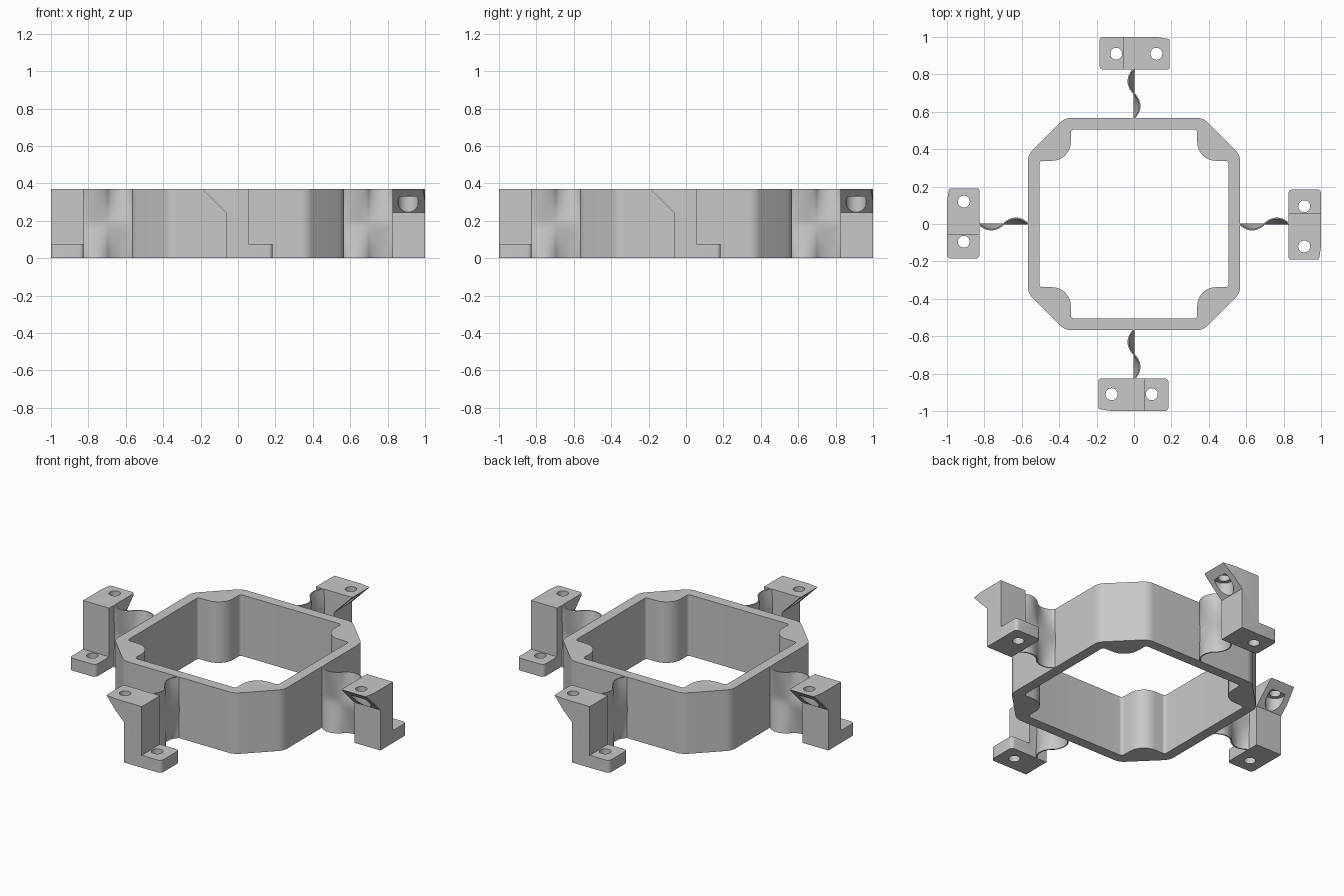
import bpy, bmesh, math
from mathutils import Vector

if "Cube" in bpy.data.objects:
    bpy.data.objects.remove(bpy.data.objects["Cube"])

H = 0.37  # overall height

grey = bpy.data.materials.new("plain grey")
grey.diffuse_color = (0.58, 0.58, 0.58, 1)
grey.use_nodes = True
grey.node_tree.nodes["Principled BSDF"].inputs["Base Color"].default_value = grey.diffuse_color


def fillet(points, seg=8):
    """Closed 2D outline from (x, y, radius) corners."""
    out = []
    n = len(points)
    for i, (x, y, r) in enumerate(points):
        p = Vector((x, y))
        if r == 0:
            out.append(p)
            continue
        a = (Vector(points[i - 1][:2]) - p).normalized()
        b = (Vector(points[(i + 1) % n][:2]) - p).normalized()
        half = math.acos(max(-1, min(1, a.dot(b)))) / 2
        centre = p + (a + b).normalized() * (r / math.sin(half))
        d = r / math.tan(half)
        u, v = p + a * d - centre, p + b * d - centre
        start = math.atan2(u.y, u.x)
        sweep = math.atan2(u.x * v.y - u.y * v.x, u.dot(v))
        for k in range(seg + 1):
            t = start + sweep * k / seg
            out.append(centre + Vector((r * math.cos(t), r * math.sin(t))))
    return out


def four_fold(corners):
    out = []
    for k in range(4):
        c, s = round(math.cos(k * math.pi / 2)), round(math.sin(k * math.pi / 2))
        out += [(x * c - y * s, x * s + y * c, r) for x, y, r in corners]
    return out


def circle(x, y, r, n=32):
    return [Vector((x + r * math.cos(2 * math.pi * k / n), y + r * math.sin(2 * math.pi * k / n)))
            for k in range(n)]


def add_object(name, bm):
    bmesh.ops.recalc_face_normals(bm, faces=bm.faces)
    me = bpy.data.meshes.new(name)
    bm.to_mesh(me)
    bm.free()
    me.materials.append(grey)
    ob = bpy.data.objects.new(name, me)
    bpy.context.collection.objects.link(ob)
    return ob


def prism(name, outline, lo, hi, along_y=False):
    bm = bmesh.new()
    place = (lambda p, t: (p.x, t, p.y)) if along_y else (lambda p, t: (p.x, p.y, t))
    a = [bm.verts.new(place(p, lo)) for p in outline]
    b = [bm.verts.new(place(p, hi)) for p in outline]
    bm.faces.new(a)
    bm.faces.new(b)
    for i in range(len(a)):
        j = (i + 1) % len(a)
        bm.faces.new((a[i], a[j], b[j], b[i]))
    return add_object(name, bm)


def activate(ob):
    bpy.ops.object.select_all(action='DESELECT')
    ob.select_set(True)
    bpy.context.view_layer.objects.active = ob


def combine(ob, tool, operation):
    activate(ob)
    m = ob.modifiers.new("cut", 'BOOLEAN')
    m.operation, m.object, m.solver = operation, tool, 'EXACT'
    bpy.ops.object.modifier_apply(modifier=m.name)
    bpy.data.objects.remove(tool)


def smooth(ob):
    activate(ob)
    bpy.ops.object.shade_smooth_by_angle(angle=math.radians(30))


# Eight-sided frame with rounded pillars in the inner corners
frame = prism("frame_ring", fillet(four_fold([(0.567, 0.37, 0.08), (0.37, 0.567, 0.08)])), 0, H)
opening = fillet(four_fold([(0.505, 0.338, 0.018), (0.338, 0.338, 0.1), (0.338, 0.505, 0.018)]))
combine(frame, prism("opening_cutter", opening, -0.1, H + 0.1), 'DIFFERENCE')
smooth(frame)

# Front mounting block: overhanging lip at left, foot at right
side = [Vector(p) for p in ((-0.065, 0), (0.185, 0), (0.185, 0.075), (0.055, 0.075),
                            (0.055, H), (-0.19, H), (-0.065, 0.245))]
block = prism("mount_block_1", side, -1.02, -0.8, along_y=True)
plan = fillet([(-0.195, -0.988, 0.015), (-0.12, -1.0, 0), (0.185, -1.0, 0.022),
               (0.185, -0.825, 0.022), (-0.195, -0.825, 0.022)], 5)
combine(block, prism("plan_cutter", plan, -0.1, H + 0.1), 'INTERSECT')
for x, r, lo, hi in ((-0.12, 0.032, 0.1, 0.5), (0.095, 0.032, -0.1, 0.2), (-0.12, 0.054, 0.15, 0.33)):
    combine(block, prism("hole_cutter", circle(x, -0.91, r), lo, hi), 'DIFFERENCE')
smooth(block)

# Thin leaf joining block to frame: waved along the top and bottom, straight halfway up
bm = bmesh.new()
NU, NV = 40, 12
rows = []
for j in range(NV + 1):
    t = j / NV
    amp = 0.031 * abs(2 * t - 1)
    row = []
    for i in range(NU + 1):
        s = math.sin(2 * math.pi * i / NU)
        x = -amp * math.copysign(abs(s) ** 0.75, s)
        row.append(bm.verts.new((x, -0.565 - 0.265 * i / NU, H * t)))
    rows.append(row)
for j in range(NV):
    for i in range(NU):
        bm.faces.new((rows[j][i], rows[j][i + 1], rows[j + 1][i + 1], rows[j + 1][i]))
leaf = add_object("spring_leaf_1", bm)
activate(leaf)
m = leaf.modifiers.new("thickness", 'SOLIDIFY')
m.thickness, m.offset = 0.007, 0
bpy.ops.object.modifier_apply(modifier=m.name)
for v in leaf.data.vertices:
    v.co.z = min(H, max(0, v.co.z))
smooth(leaf)

# Repeat block and leaf around the other three sides
for k in range(1, 4):
    for src, name in ((block, "mount_block"), (leaf, "spring_leaf")):
        ob = bpy.data.objects.new(f"{name}_{k + 1}", src.data)
        ob.rotation_euler.z = k * math.pi / 2
        bpy.context.collection.objects.link(ob)
